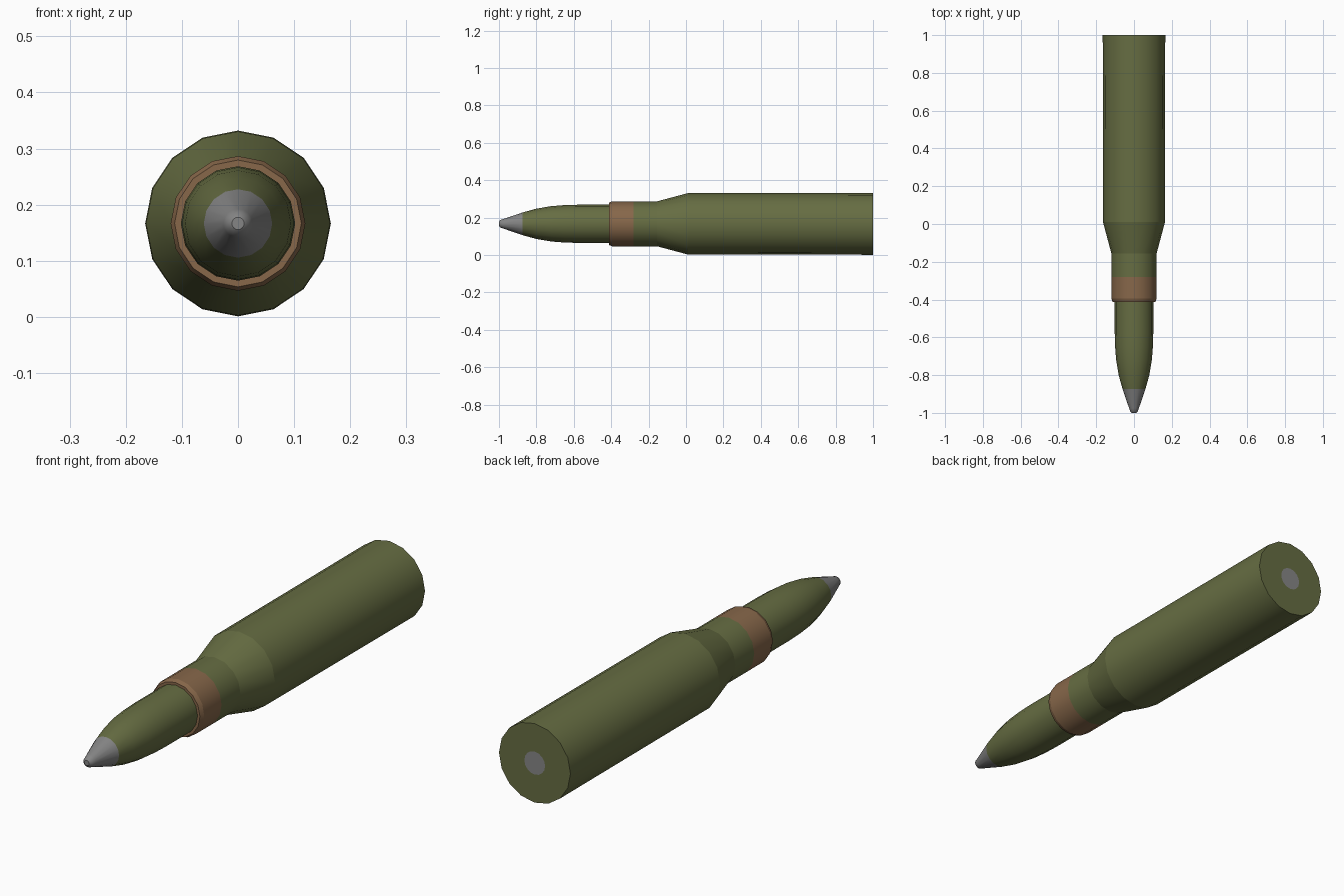
import bpy, bmesh, math

if "Cube" in bpy.data.objects:
    bpy.data.objects.remove(bpy.data.objects["Cube"])

SIDES = 16
AXIS_Z = 0.1665


def material(name, rgb):
    m = bpy.data.materials.new(name)
    m.diffuse_color = (*rgb, 1.0)
    m.use_nodes = True
    m.node_tree.nodes["Principled BSDF"].inputs["Base Color"].default_value = m.diffuse_color
    return m


olive = material("olive_green", (0.133, 0.153, 0.055))
copper = material("copper_brown", (0.242, 0.136, 0.068))
grey = material("steel_grey", (0.235, 0.235, 0.235))


def lathe(name, profile, mat, sharp=(), cap_start=False, cap_end=False):
    """Turn (y, radius) points round the y axis; sharp lists hard-edged rings."""
    bm = bmesh.new()
    rings = []
    for y, r in profile:
        rings.append([bm.verts.new((r * math.sin(2 * math.pi * i / SIDES), y,
                                    AXIS_Z + r * math.cos(2 * math.pi * i / SIDES)))
                      for i in range(SIDES)])
    for a, b in zip(rings, rings[1:]):
        for i in range(SIDES):
            j = (i + 1) % SIDES
            bm.faces.new((a[i], a[j], b[j], b[i])).smooth = True
    if cap_start:
        bm.faces.new(rings[0])
    if cap_end:
        bm.faces.new(rings[-1])
    for k in sharp:
        for i in range(SIDES):
            bm.edges.get((rings[k][i], rings[k][(i + 1) % SIDES])).smooth = False
    bmesh.ops.recalc_face_normals(bm, faces=bm.faces)
    # open tubes: make sure the normals point away from the axis
    side = next(f for f in bm.faces if len(f.verts) == 4)
    c = side.calc_center_median()
    if len(profile) > 1 and side.normal.x * c.x + side.normal.z * (c.z - AXIS_Z) < -1e-6:
        bmesh.ops.reverse_faces(bm, faces=bm.faces)
    mesh = bpy.data.meshes.new(name)
    bm.to_mesh(mesh)
    bm.free()
    mesh.materials.append(mat)
    ob = bpy.data.objects.new(name, mesh)
    bpy.context.collection.objects.link(ob)
    return ob


# Cartridge case: neck, shoulder and slightly tapered body with flat base
case = lathe("case", [(-0.28, 0.12), (-0.155, 0.12), (0.01, 0.164), (1.0, 0.1655), (1.0, 0.048)],
             olive, sharp=(1, 2, 3))

# Primer disc filling the hole in the base
primer = lathe("primer", [(0.985, 0.048), (1.0, 0.048)], grey, sharp=(0, 1), cap_end=True)

# Copper band round the mouth, with chamfered front lip
band = lathe("mouth_band", [(-0.28, 0.12), (-0.395, 0.12), (-0.413, 0.113), (-0.413, 0.100)],
             copper, sharp=(1, 2))

# Projectile body with curved nose
projectile = lathe("projectile", [(-0.40, 0.102), (-0.58, 0.102), (-0.65, 0.100),
                                  (-0.72, 0.0945), (-0.80, 0.081), (-0.873, 0.061)], olive)

# Steel tip with blunted end
tip = lathe("projectile_tip", [(-0.873, 0.061), (-0.975, 0.026), (-0.993, 0.020), (-1.0, 0.011)],
            grey, cap_end=True)
